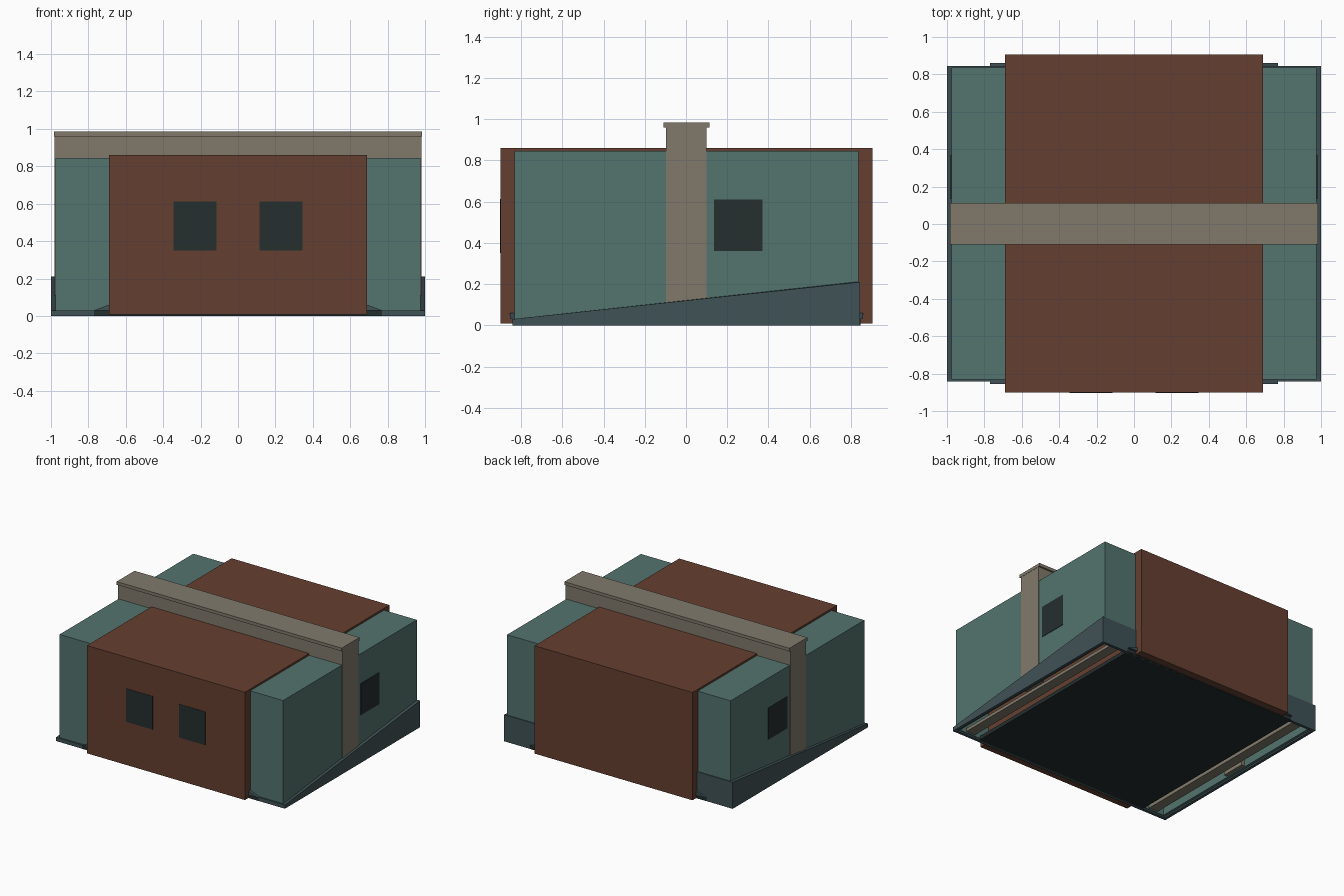
import bpy, bmesh

if "Cube" in bpy.data.objects:
    bpy.data.objects.remove(bpy.data.objects["Cube"])


def material(name, r, g, b):
    m = bpy.data.materials.new(name)
    m.diffuse_color = [(c / 255) ** 2.2 for c in (r, g, b)] + [1]
    m.use_nodes = True
    m.node_tree.nodes["Principled BSDF"].inputs["Base Color"].default_value = m.diffuse_color
    return m


TEAL = material("teal", 84, 115, 110)
BROWN = material("brown", 101, 65, 52)
STONE = material("stone", 128, 121, 107)
SLATE = material("slate", 66, 83, 87)
DARK = material("dark", 42, 50, 50)


def finish(name, bm, mat):
    bmesh.ops.recalc_face_normals(bm, faces=bm.faces)
    me = bpy.data.meshes.new(name)
    bm.to_mesh(me)
    bm.free()
    me.materials.append(mat)
    ob = bpy.data.objects.new(name, me)
    bpy.context.collection.objects.link(ob)
    return ob


def box(name, x, y, z, mat):
    bm = bmesh.new()
    for v in bmesh.ops.create_cube(bm, size=1)["verts"]:
        v.co = [r[0] if c < 0 else r[1] for c, r in zip(v.co, (x, y, z))]
    return finish(name, bm, mat)


def prism(name, profile, y0, y1, mat):
    """Extrude an x/z outline along y."""
    bm = bmesh.new()
    f = bm.faces.new([bm.verts.new((x, y0, z)) for x, z in profile])
    new = bmesh.ops.extrude_face_region(bm, geom=[f])["geom"]
    bmesh.ops.translate(bm, vec=(0, y1 - y0, 0),
                        verts=[v for v in new if isinstance(v, bmesh.types.BMVert)])
    return finish(name, bm, mat)


def ring(name, hx, y0, y1, wall, low, front, back, mat):
    """Hollow rectangular wall whose top slopes from front to back."""
    bm = bmesh.new()

    def loop(inset, top):
        a, b, c = hx - inset, y0 + inset, y1 - inset
        return [bm.verts.new((x, y, (front if y < 0 else back) if top else low))
                for x, y in ((-a, b), (a, b), (a, c), (-a, c))]

    loops = [loop(0, 0), loop(0, 1), loop(wall, 1), loop(wall, 0)]
    for p, q in zip(loops, loops[1:] + loops[:1]):
        for i in range(4):
            j = (i + 1) % 4
            bm.faces.new((p[i], p[j], q[j], q[i]))
    return finish(name, bm, mat)


# Outer hall: open underneath, with a flat roof
ring("hall_walls", 0.977, -0.832, 0.838, 0.02, 0.012, 0.825, 0.825, TEAL)
box("hall_roof", (-0.977, 0.977), (-0.832, 0.838), (0.825, 0.845), TEAL)

# Sloping foundation skirt
ring("foundation_skirt", 1.0, -0.842, 0.845, 0.023, 0, 0.03, 0.21, SLATE)

# Central block and its floor
box("central_block", (-0.69, 0.69), (-0.9, 0.905), (0.008, 0.86), BROWN)
box("floor_plate", (-0.77, 0.77), (-0.843, 0.846), (0, 0.03), DARK)
prism("floor_lip", [(-0.77, 0.03), (0.77, 0.03), (0.69, 0.06), (-0.69, 0.06)],
      -0.855, 0.86, SLATE)

# Stone arch over the roof
arch = [(-0.982, 0.02), (-0.982, 0.96), (0.982, 0.96), (0.982, 0.02),
        (0.93, 0.02), (0.93, 0.845), (-0.93, 0.845), (-0.93, 0.02)]
prism("arch", arch, -0.097, 0.1, STONE)
box("arch_cap", (-0.984, 0.984), (-0.11, 0.113), (0.96, 0.985), STONE)

# Mirrored windows and underfloor rails
for side, s in (("left", -1), ("right", 1)):
    def span(a, b):
        return sorted((s * a, s * b))
    box(f"front_window_{side}", span(0.115, 0.345), (-0.903, -0.89), (0.35, 0.613), DARK)
    box(f"side_window_{side}", span(0.97, 0.98), (0.135, 0.37), (0.36, 0.61), DARK)
    box(f"floor_rail_{side}", span(0.82, 0.9), (-0.81, 0.815), (0.02, 0.045), STONE)
